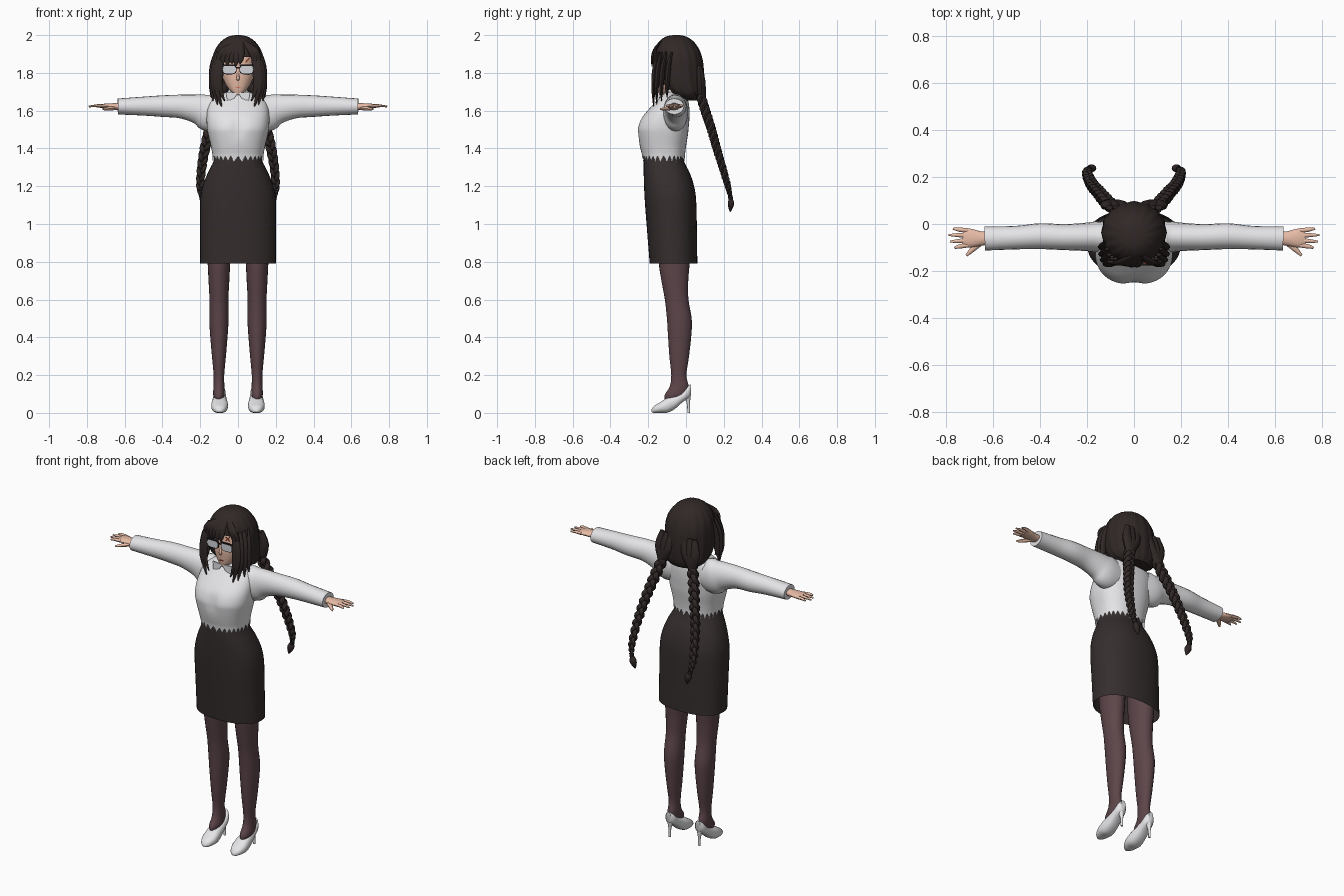
import bpy
import bmesh
from math import sin, cos, pi, radians, exp
from mathutils import Vector

default_cube = bpy.data.objects.get("Cube")
if default_cube:
    bpy.data.objects.remove(default_cube, do_unlink=True)


def material(name, red, green, blue):
    mat = bpy.data.materials.new(name)
    mat.use_nodes = True
    colour = (red, green, blue, 1)
    mat.diffuse_color = colour
    shader = mat.node_tree.nodes["Principled BSDF"]
    shader.inputs["Base Color"].default_value = colour
    shader.inputs["Roughness"].default_value = 0.8
    return mat


HAIR = material("dark brown hair", .03, .021, .02)
SKIRT = material("charcoal skirt", .036, .027, .027)
WHITE = material("white cloth", .8, .8, .82)
STOCKING = material("plum stocking", .11, .06, .068)
SKIN = material("warm skin", .8, .5, .38)
LENS = material("pale lens", .65, .66, .7)
FRAME = material("black frame", .012, .01, .012)
RED = material("red accent", .65, .1, .05)


def smooth(rows, steps=4):
    """Catmull-Rom interpolation through rows of any width."""
    result = []
    last = len(rows) - 1
    for i in range(last):
        quad = (rows[max(i - 1, 0)], rows[i], rows[i + 1], rows[min(i + 2, last)])
        for step in range(steps):
            t = step / steps
            result.append(tuple(
                b + t * ((c - a) + t * ((2 * a - 5 * b + 4 * c - d) + t * (3 * (b - c) + d - a))) / 2
                for a, b, c, d in zip(*quad)))
    result.append(tuple(rows[-1]))
    return result


def skin_rings(name, rings, mat, cap_start=True, cap_end=True, remove=None):
    """Bridge equal rings of points into one smooth mesh object."""
    bm = bmesh.new()
    loops = [[bm.verts.new(point) for point in ring] for ring in rings]
    count = len(loops[0])
    for lower, upper in zip(loops, loops[1:]):
        for j in range(count):
            k = (j + 1) % count
            bm.faces.new((lower[j], lower[k], upper[k], upper[j]))
    if cap_start:
        bm.faces.new(loops[0])
    if cap_end:
        bm.faces.new(loops[-1])
    bmesh.ops.recalc_face_normals(bm, faces=bm.faces)
    if remove:
        doomed = [f for f in bm.faces if remove(f.calc_center_median())]
        bmesh.ops.delete(bm, geom=doomed, context="FACES")
    mesh = bpy.data.meshes.new(name)
    bm.to_mesh(mesh)
    bm.free()
    mesh.materials.append(mat)
    mesh.shade_smooth()
    mesh.set_sharp_from_angle(angle=radians(45))
    obj = bpy.data.objects.new(name, mesh)
    bpy.context.collection.objects.link(obj)
    return obj


def rounded(value, power):
    return (1 if value >= 0 else -1) * abs(value) ** (2 / power)


def stack(name, rows, mat, centre=0, sides=24, power=2, waves=0, tweak=None, **options):
    """Horizontal rings from rows of height, half width, front y, back y."""
    rings = []
    for z, half, front, back in smooth(rows):
        ring = []
        for j in range(sides):
            angle = 2 * pi * j / sides
            swell = 1 + (.018 * cos(waves * angle) if waves else 0)
            x = centre + half * swell * rounded(cos(angle), power)
            y = (front + back) / 2 + (back - front) / 2 * swell * rounded(sin(angle), power)
            point = Vector((x, y, z))
            ring.append(tweak(point, j) if tweak else point)
        rings.append(ring)
    return skin_rings(name, rings, mat, **options)


def sweep(name, rows, mat, side=(1, 0, 0), sides=10, steps=4, **options):
    """Elliptical tube from rows of x, y, z, width radius, depth radius."""
    rows = smooth(rows, steps) if steps > 1 else rows
    points = [Vector(row[:3]) for row in rows]
    rings = []
    for i, row in enumerate(rows):
        along = (points[min(i + 1, len(points) - 1)] - points[max(i - 1, 0)]).normalized()
        across = Vector(side)
        across = (across - along * across.dot(along)).normalized()
        depth = along.cross(across)
        rings.append([points[i] + across * row[3] * cos(2 * pi * j / sides)
                      + depth * row[4] * sin(2 * pi * j / sides) for j in range(sides)])
    return skin_rings(name, rings, mat, **options)


def plate(name, outline, y, thick, mat):
    """Thin upright plate from an x, z outline."""
    return skin_rings(name, [[(x, y + d, z) for x, z in outline] for d in (0, thick)], mat)


# Skirt, open at the hem
stack("pencil_skirt", [
    (.79, .2, -.192, .06), (.95, .2, -.205, .058), (1.12, .2, -.218, .054),
    (1.2, .187, -.222, .043), (1.27, .16, -.224, .02), (1.33, .13, -.224, -.01),
    (1.37, .122, -.222, -.018)], SKIRT, sides=40, power=2.3, cap_start=False)


# Blouse with a soft centre fold and a toothed hem
def blouse_shape(point, j):
    if point.y < -.15:
        point.y += .014 * exp(-(point.x / .03) ** 2) * exp(-((point.z - 1.51) / .05) ** 2)
    if point.z < 1.361 and j % 2:
        point.z -= .03
    return point


stack("blouse_body", [
    (1.36, .134, -.231, -.006), (1.41, .143, -.244, 0), (1.47, .157, -.255, .01),
    (1.51, .164, -.257, .014), (1.56, .166, -.237, .018), (1.61, .163, -.195, .018),
    (1.65, .148, -.158, .012), (1.68, .11, -.13, 0), (1.7, .055, -.1, -.015)],
    WHITE, sides=56, power=2.4, tweak=blouse_shape, cap_start=False)
stack("collar_band", [(1.67, .068, -.13, 0), (1.715, .048, -.108, -.012)], WHITE)

# Neck and head
stack("neck", [(1.66, .04, -.1, -.02), (1.77, .036, -.1, -.02)], SKIN)
stack("head", [
    (1.682, .012, -.147, -.11), (1.7, .036, -.153, -.08), (1.735, .064, -.158, -.03),
    (1.78, .083, -.161, .01), (1.83, .091, -.158, .045), (1.89, .09, -.148, .05),
    (1.95, .06, -.11, .02)], SKIN, power=2.2)
sweep("nose", [(0, -.155, 1.805, .004, .003), (0, -.168, 1.772, .008, .007),
               (0, -.158, 1.762, .006, .004)], SKIN)
plate("mouth", [(-.013, 1.724), (0, 1.721), (.013, 1.724), (0, 1.727)], -.162, .008, RED)

# Glasses
for s, label in ((1, "left"), (-1, "right")):
    def lens_outline(grow):
        return [(s * (.046 + (.035 + grow) * rounded(cos(a), 3)),
                 1.818 + (.022 + grow) * rounded(sin(a), 3))
                for a in [2 * pi * k / 20 for k in range(20)]]
    plate(label + "_lens", lens_outline(0), -.174, .004, LENS)
    plate(label + "_lens_rim", lens_outline(.004), -.171, .004, FRAME)
    plate(label + "_brow_bar", [(s * .009, 1.837), (s * .084, 1.837),
                                (s * .084, 1.844), (s * .009, 1.844)], -.177, .008, FRAME)
    sweep(label + "_temple", [(s * .083, -.168, 1.835, .003, .003),
                              (s * .097, -.05, 1.83, .003, .003)], FRAME, sides=6)
plate("glasses_bridge", [(-.014, 1.824), (.014, 1.824), (.014, 1.83), (-.014, 1.83)],
      -.172, .005, FRAME)

# Hair shell with an opening for the face
stack("hair_shell", [
    (1.655, .085, -.03, .075), (1.69, .125, -.1, .092), (1.75, .136, -.155, .096),
    (1.81, .137, -.17, .093), (1.87, .134, -.171, .086), (1.92, .12, -.164, .07),
    (1.965, .09, -.142, .04), (1.992, .05, -.105, 0), (2, .012, -.065, -.035)],
    HAIR, sides=64, power=2.1, waves=16,
    remove=lambda c: c.z < 1.885 and c.y < -.055 and abs(c.x) < .1)


def lock(name, path, width, thick=.01):
    shape = (.5, 1, .9, .1)
    sweep(name, [(*p, width * f, thick * f) for p, f in zip(path, shape)], HAIR, sides=8)


# Fringe swept from an off-centre parting
for i, end in enumerate((-.1, -.078, -.055, -.032, -.01, .012, .088, .105)):
    drop = 1.835 + .012 * (i % 2)
    bend = .02 + (end - .02) * .75
    lock("fringe_lock", [(.02 + (end - .02) * .2, -.135, 1.965), (bend, -.165, 1.92),
                         (end, -.179 + abs(end) * .2, 1.875),
                         (end * 1.02, -.183 + abs(end) * .2, drop)], .02)
for tilt in (-1, 1):
    plate("hair_clip_bar", [(.038, 1.868 - tilt * .01), (.043, 1.864 - tilt * .01),
                            (.064, 1.868 + tilt * .01), (.059, 1.872 + tilt * .01)],
          -.172, .006, RED)

for s, label in ((1, "left"), (-1, "right")):
    # Long locks framing the face
    for top_x, end_x, y, low in ((.095, .07, -.172, 1.65), (.108, .085, -.172, 1.615),
                                 (.12, .108, -.155, 1.63), (.128, .133, -.13, 1.65),
                                 (.13, .142, -.1, 1.67)):
        lock(label + "_side_lock", [(s * (top_x - .015), y + .025, 1.91), (s * top_x, y + .008, 1.83),
                                    (s * (top_x + .005), y, 1.73), (s * end_x, y, low)], .021, .013)
    # Hair gathered into the braid
    for offset in (-.03, 0, .03):
        lock(label + "_gathered_lock", [(s * (.075 + offset), .07, 1.84), (s * (.085 + offset), .08, 1.76),
                                        (s * .1, .085, 1.68), (s * .117, .1, 1.6)], .03, .022)

    # Three woven strands follow the braid spine
    spine = smooth([(s * .09, .072, 1.7, .03), (s * .122, .102, 1.6, .031),
                    (s * .15, .135, 1.5, .029), (s * .175, .163, 1.4, .027),
                    (s * .192, .193, 1.3, .024), (s * .2, .222, 1.2, .02),
                    (s * .192, .236, 1.14, .011)], 14)
    for strand in range(3):
        rows = []
        for i, (x, y, z, size) in enumerate(spine):
            phase = 2 * pi * (strand / 3 + 5 * i / len(spine))
            sway, lift = size * .55 * sin(phase), size * .4 * sin(2 * phase)
            rows.append((x + sway, y + lift, z + lift * .3, size * .52, size * .48))
        sweep(label + "_braid_strand", rows, HAIR, sides=8, steps=1)
    sweep(label + "_braid_tie", [(s * .194, .234, 1.15, .013, .013),
                                 (s * .19, .237, 1.13, .013, .013)], FRAME)
    sweep(label + "_braid_tail", [(s * .19, .237, 1.135, .01, .01), (s * .182, .238, 1.11, .02, .017),
                                  (s * .175, .236, 1.085, .014, .012),
                                  (s * .17, .234, 1.065, .002, .002)], HAIR)

    # Collar flap
    plate(label + "_collar_flap", [(0, 1.695), (s * .02, 1.665), (s * .058, 1.65), (s * .062, 1.7)],
          -.15, .009, WHITE).rotation_euler = (0, 0, 0)

    # Sleeve and cuff
    sweep(label + "_sleeve", [
        (s * .06, -.06, 1.59, .06, .08), (s * .15, -.055, 1.59, .066, .1),
        (s * .21, -.055, 1.608, .06, .079), (s * .3, -.056, 1.622, .055, .063),
        (s * .4, -.052, 1.624, .055, .057), (s * .5, -.058, 1.624, .05, .05),
        (s * .636, -.062, 1.622, .051, .042)], WHITE, side=(0, 1, 0), sides=20)

    # Hand
    sweep(label + "_palm", [
        (s * .61, -.061, 1.622, .026, .019), (s * .655, -.062, 1.622, .031, .018),
        (s * .7, -.06, 1.624, .04, .014), (s * .73, -.058, 1.624, .034, .009)],
        SKIN, side=(0, 1, 0), sides=14)
    for base, tip, reach in ((-.09, -.102, .765), (-.07, -.075, .785),
                             (-.048, -.047, .79), (-.028, -.02, .772)):
        sweep(label + "_finger", [(s * .708, base, 1.624, .01, .009),
                                  (s * .745, (base + tip) / 2, 1.626, .009, .008),
                                  (s * reach, tip, 1.622, .004, .004)], SKIN, side=(0, 1, 0), sides=8)
    sweep(label + "_thumb", [(s * .65, -.075, 1.615, .014, .012), (s * .69, -.11, 1.61, .011, .01),
                             (s * .715, -.135, 1.608, .005, .005)], SKIN, side=(0, 1, 0), sides=8)

    # Stockinged leg
    stack(label + "_leg", [
        (.065, .02, -.11, -.03), (.095, .03, -.113, .002), (.14, .029, -.086, .014),
        (.2, .028, -.078, .002), (.3, .037, -.088, .016), (.42, .047, -.096, .029),
        (.5, .051, -.101, .03), (.6, .05, -.112, .013), (.7, .055, -.13, .012),
        (.8, .06, -.145, .02), (.95, .068, -.15, .03)], STOCKING, centre=s * .101)

    # High-heeled shoe, lofted from toe to heel
    rings = []
    for y, half, low, high in smooth([
            (-.183, .008, .004, .018), (-.168, .028, 0, .037), (-.135, .042, 0, .058),
            (-.1, .044, 0, .08), (-.06, .039, .02, .096), (-.02, .034, .055, .115),
            (.01, .03, .075, .142), (.027, .016, .09, .152)]):
        rings.append([(s * .097 + half * rounded(cos(a), 2.4), y,
                       (low + high) / 2 + (high - low) / 2 * rounded(sin(a), 2.4))
                      for a in [2 * pi * k / 18 for k in range(18)]])
    skin_rings(label + "_shoe", rings, WHITE)
    stack(label + "_shoe_heel", [(0, .007, .007, .021), (.05, .008, .004, .021),
                                 (.1, .022, -.015, .026)], WHITE, centre=s * .097, sides=12)
